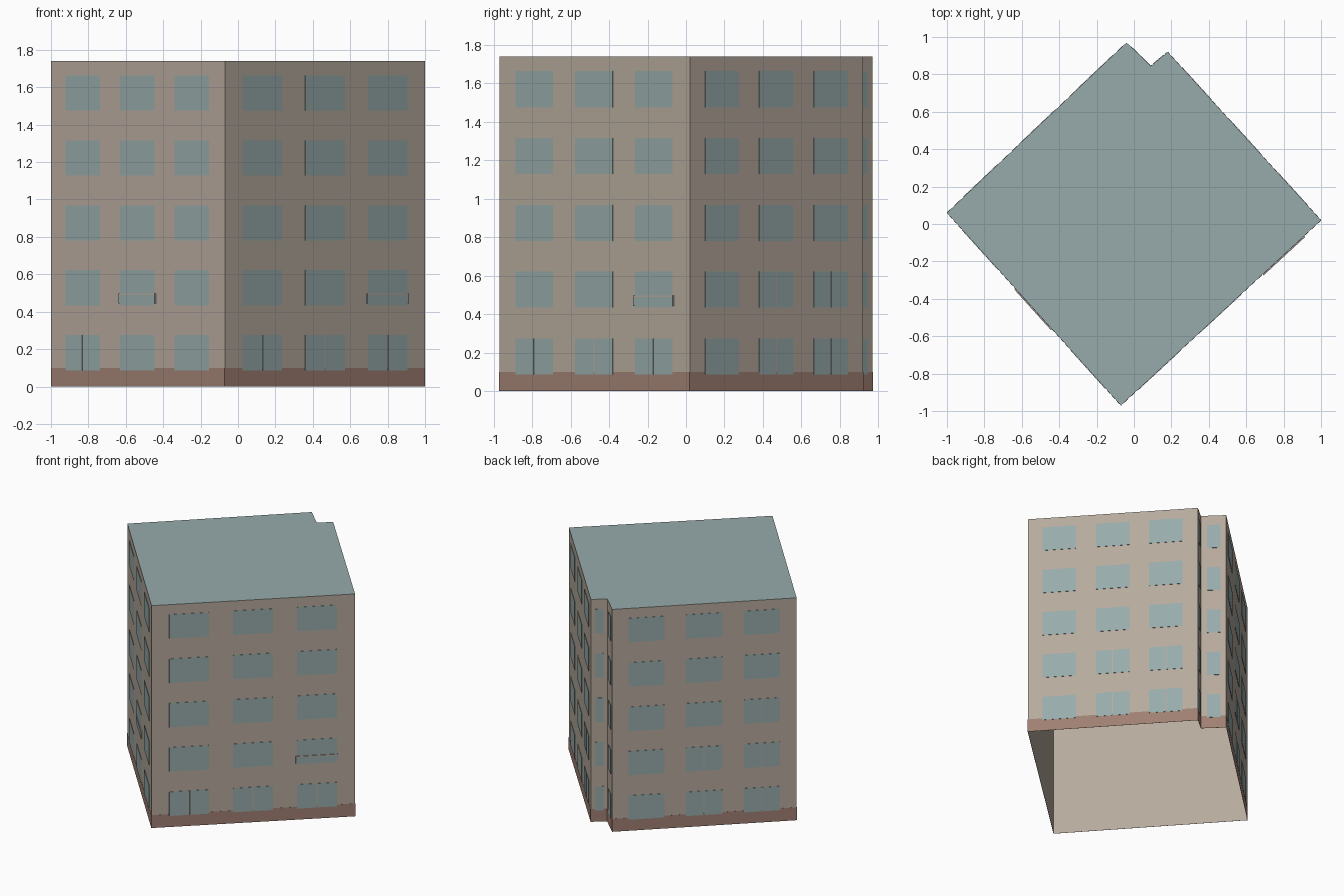
import bpy
import bmesh
from mathutils import Vector

cube = bpy.data.objects.get("Cube")
if cube:
    bpy.data.objects.remove(cube, do_unlink=True)

HEIGHT = 1.74
PLINTH = 0.10
# Footprint corners, counter-clockwise from the far right corner
FOOTPRINT = [(-1, 0.06), (-0.07, -0.97), (1, 0.02),
             (0.18, 0.92), (0.09, 0.845), (-0.04, 0.97)]
FLOORS = [0.087 + 0.347 * i for i in range(5)]
WINDOW_H = 0.188
THREE = [(0.087, 0.283), (0.4, 0.597), (0.714, 0.91)]
ONE = [(0.24, 0.77)]


def material(name, color):
    m = bpy.data.materials.new(name)
    m.use_nodes = True
    m.diffuse_color = (*color, 1)
    m.node_tree.nodes["Principled BSDF"].inputs["Base Color"].default_value = (*color, 1)
    return m


wall_mat = material("beige_plaster", (0.47, 0.40, 0.335))
glass_mat = material("blue_grey_glass", (0.31, 0.405, 0.405))
brick_mat = material("brown_plinth", (0.35, 0.215, 0.17))


def finish(name, bm, *mats):
    mesh = bpy.data.meshes.new(name)
    bm.to_mesh(mesh)
    bm.free()
    for m in mats:
        mesh.materials.append(m)
    obj = bpy.data.objects.new(name, mesh)
    bpy.context.collection.objects.link(obj)
    return obj


class Wall:
    """Places thin plates on one side of the building."""

    def __init__(self, a, b):
        self.a, self.b = Vector((*a, 0)), Vector((*b, 0))
        d = (self.b - self.a).normalized()
        self.out = Vector((d.y, -d.x, 0))
        self.length = (self.b - self.a).length

    def plate(self, bm, u0, u1, z0, z1, depth, mat=0):
        def corner(u, z, off):
            return bm.verts.new(self.a.lerp(self.b, u) + self.out * off + Vector((0, 0, z)))
        uz = [(u0, z0), (u1, z0), (u1, z1), (u0, z1)]
        back = [corner(u, z, 0.0005) for u, z in uz]
        front = [corner(u, z, depth) for u, z in uz]
        faces = [bm.faces.new(front)]
        for i in range(4):
            j = (i + 1) % 4
            faces.append(bm.faces.new((back[i], back[j], front[j], front[i])))
        for f in faces:
            f.material_index = mat


# Shell: open underneath, walls and a flat roof
bm = bmesh.new()
low = [bm.verts.new((x, y, 0)) for x, y in FOOTPRINT]
top = [bm.verts.new((x, y, HEIGHT)) for x, y in FOOTPRINT]
n = len(FOOTPRINT)
for i in range(n):
    j = (i + 1) % n
    bm.faces.new((low[i], low[j], top[j], top[i]))
bm.faces.new(top).material_index = 1
finish("building_shell", bm, wall_mat, glass_mat)

# Sides: name, columns, windows split in two (column, floor), railing (column, floor)
SIDES = [
    ("front_right", THREE, {(0, 0)}, (1, 1)),
    ("front_left", THREE, {(0, 0), (1, 0), (2, 0)}, (2, 1)),
    ("back_left", THREE, {(1, 0), (2, 0), (1, 1), (2, 1)}, None),
    ("notch_left", ONE, set(), None),
    ("notch_right", ONE, set(), None),
    ("back_right", THREE, {(1, 0), (2, 0), (1, 1), (2, 1), (2, 2)}, None),
]

for i, (name, columns, split, railing) in enumerate(SIDES):
    wall = Wall(FOOTPRINT[i], FOOTPRINT[(i + 1) % n])

    # Plinth band
    bm = bmesh.new()
    wall.plate(bm, 0, 1, 0, PLINTH, 0.0015)
    finish(name + "_plinth", bm, brick_mat)

    # Windows, some with a narrow gap between two panes
    bm = bmesh.new()
    for c, (u0, u1) in enumerate(columns):
        for f, z in enumerate(FLOORS):
            panes = [(u0, u1)]
            if (c, f) in split:
                mid, gap = (u0 + u1) / 2, 0.004 / wall.length
                panes = [(u0, mid - gap), (mid + gap, u1)]
            for p0, p1 in panes:
                wall.plate(bm, p0, p1, z, z + WINDOW_H, 0.003)
    finish(name + "_windows", bm, glass_mat)

    # Glass railing with a plaster-coloured handrail
    if railing:
        c, f = railing
        u0, u1 = columns[c][0] - 0.006, columns[c][1] + 0.006
        z = FLOORS[f]
        bm = bmesh.new()
        wall.plate(bm, u0, u1, z + 0.01, z + 0.056, 0.008, 0)
        wall.plate(bm, u0, u1, z + 0.056, z + 0.064, 0.008, 1)
        finish(name + "_railing", bm, glass_mat, wall_mat)
